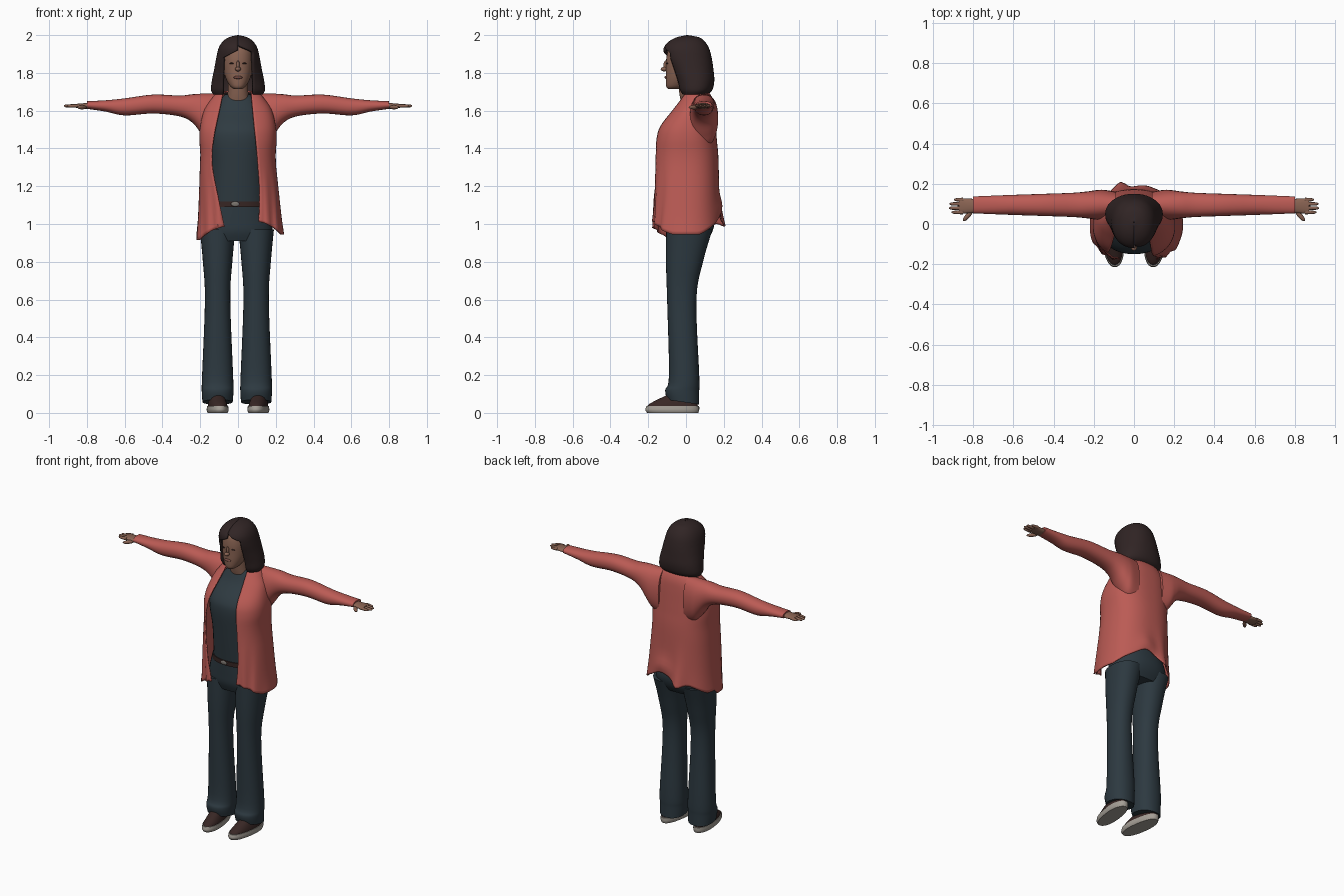
import bpy, bmesh, math
from mathutils import Vector

if "Cube" in bpy.data.objects:
    bpy.data.objects.remove(bpy.data.objects["Cube"], do_unlink=True)


def material(name, red, green, blue):
    mat = bpy.data.materials.new(name)
    mat.use_nodes = True
    colour = (red, green, blue, 1)
    mat.diffuse_color = colour
    mat.node_tree.nodes["Principled BSDF"].inputs["Base Color"].default_value = colour
    return mat


CORAL = material("coral knit", 0.5, 0.105, 0.09)
DENIM = material("dark denim", 0.026, 0.041, 0.052)
SHIRT = material("slate cotton", 0.028, 0.043, 0.053)
HAIR = material("dark brown hair", 0.03, 0.018, 0.018)
SKIN = material("skin", 0.25, 0.125, 0.085)
LIPS = material("lips", 0.18, 0.07, 0.055)
LEATHER = material("brown leather", 0.04, 0.02, 0.018)
SOLE = material("pale rubber", 0.37, 0.34, 0.3)
METAL = material("buckle metal", 0.2, 0.18, 0.16)


def finish(name, bm, mat):
    mesh = bpy.data.meshes.new(name)
    bm.to_mesh(mesh)
    bm.free()
    mesh.materials.append(mat)
    ob = bpy.data.objects.new(name, mesh)
    bpy.context.collection.objects.link(ob)
    bpy.ops.object.select_all(action="DESELECT")
    ob.select_set(True)
    bpy.context.view_layer.objects.active = ob
    bpy.ops.object.shade_smooth_by_angle(angle=math.radians(50))
    return ob


def clamp(value, low=0, high=1):
    return max(low, min(high, value))


def bell(value, centre, width):
    return math.exp(-((value - centre) / width) ** 2)


def power(value, exponent):
    return math.copysign(abs(value) ** exponent, value)


def refine(rings, steps=5):
    """Smooth the ring table with a Catmull-Rom spline."""
    out = []
    padded = [rings[0], *rings, rings[-1]]
    for quad in zip(padded, padded[1:], padded[2:], padded[3:]):
        for k in range(steps):
            t = k / steps
            out.append([b + t / 2 * (c - a + t * (2 * a - 5 * b + 4 * c - d + t * (3 * (b - c) + d - a)))
                        for a, b, c, d in zip(*quad)])
    return out + [rings[-1]]


def loft(name, mat, rings, place=Vector, middle=0, roundness=2.2, sides=32, opening=None, thick=0):
    """Rings are (height, half width, front, back); opening gives the two front edges at a height."""
    bm = bmesh.new()
    rows = []
    for height, half, front, back in refine(rings):
        start, end = 0, math.tau
        if opening:
            left, right = (math.asin(power(clamp(x / half, -1, 1), roundness / 2)) for x in opening(height))
            start, end = left, math.tau + right
        row = []
        for j in range(sides + bool(opening)):
            t = start + (end - start) * j / sides
            x = middle + half * power(math.sin(t), 2 / roundness)
            y = (front + back) / 2 - (back - front) / 2 * power(math.cos(t), 2 / roundness)
            row.append(bm.verts.new(place(Vector((x, y, height)))))
        rows.append(row)
    for low, high in zip(rows, rows[1:]):
        for j in range(sides):
            k = (j + 1) % len(low)
            bm.faces.new((low[j], low[k], high[k], high[j]))
    if not opening:
        bm.faces.new(rows[0])
        bm.faces.new(rows[-1])
        bmesh.ops.recalc_face_normals(bm, faces=bm.faces)
    ob = finish(name, bm, mat)
    if thick:
        shell = ob.modifiers.new("thickness", "SOLIDIFY")
        shell.thickness, shell.offset = thick, -1


def blob(name, mat, loc, size, turn=0):
    bm = bmesh.new()
    bmesh.ops.create_uvsphere(bm, u_segments=16, v_segments=10, radius=1)
    ob = finish(name, bm, mat)
    ob.location, ob.scale, ob.rotation_euler.z = loc, size, turn


for side, label in ((1, "left"), (-1, "right")):
    # Flared trouser leg, with the hem dropping towards the heel
    def leg_place(q):
        drop = 0.3 * clamp(1 - q.z / 0.14) * (q.y + 0.1)
        return Vector((side * q.x - (0.012 if side < 0 else 0), q.y, q.z - drop))

    loft(label + "_trouser_leg", DENIM, [
        (0.07, 0.08, -0.1, 0.07), (0.12, 0.084, -0.11, 0.07), (0.2, 0.082, -0.09, 0.07),
        (0.6, 0.067, -0.1, 0.055), (0.8, 0.078, -0.106, 0.09), (0.97, 0.094, -0.105, 0.14)],
        leg_place, middle=0.096)

    # Shoe
    def shoe_place(q):
        return Vector((side * (q.x + 0.012 * math.sin(10 * q.y + 0.8)), q.y, q.z))

    loft(label + "_shoe_sole", SOLE, [
        (0, 0.05, -0.205, 0.065), (0.015, 0.055, -0.215, 0.07), (0.036, 0.053, -0.21, 0.07)],
        shoe_place, middle=0.107)
    loft(label + "_shoe_upper", LEATHER, [
        (0.03, 0.05, -0.205, 0.064), (0.05, 0.047, -0.19, 0.06), (0.1, 0.035, -0.09, 0.05)],
        shoe_place, middle=0.107)

    # Sleeve and hand, lofted outward along x
    def arm_place(q):
        return Vector((side * q.z, q.x, q.y))

    loft(label + "_sleeve", CORAL, [
        (0.09, 0.065, 1.4, 1.69), (0.15, 0.075, 1.42, 1.69), (0.19, 0.073, 1.47, 1.69),
        (0.24, 0.066, 1.535, 1.687), (0.31, 0.06, 1.57, 1.68), (0.45, 0.055, 1.585, 1.685),
        (0.6, 0.05, 1.575, 1.665), (0.7, 0.046, 1.595, 1.655), (0.8, 0.042, 1.61, 1.65)],
        arm_place, middle=0.095, sides=24)
    loft(label + "_palm", SKIN, [
        (0.77, 0.028, 1.61, 1.645), (0.81, 0.036, 1.61, 1.64), (0.87, 0.038, 1.617, 1.635)],
        arm_place, middle=0.09, sides=16)
    for k, finger in enumerate(("index", "middle", "ring", "little")):
        tip = 0.922 - 0.014 * (k - 1.3) ** 2 / 1.6
        loft(f"{label}_{finger}_finger", SKIN, [
            (0.85, 0.01, 1.617, 1.635), (tip - 0.015, 0.008, 1.617, 1.633), (tip, 0.003, 1.622, 1.628)],
            arm_place, middle=0.058 + 0.021 * k, sides=8)
    blob(label + "_thumb", SKIN, (side * 0.826, 0.042, 1.618), (0.036, 0.012, 0.011), -0.85 * side)
    blob(label + "_eye", LEATHER, (side * 0.034, -0.099, 1.85), (0.012, 0.006, 0.004))

# Trouser hips
loft("trouser_hips", DENIM, [
    (0.91, 0.18, -0.09, 0.11), (0.96, 0.19, -0.108, 0.14), (1.02, 0.185, -0.112, 0.15), (1.12, 0.155, -0.115, 0.13)],
    middle=-0.007)

# Shirt, belt and buckle
loft("shirt", SHIRT, [
    (1.1, 0.15, -0.12, 0.12), (1.3, 0.15, -0.14, 0.135), (1.45, 0.17, -0.15, 0.13), (1.52, 0.16, -0.13, 0.125),
    (1.6, 0.13, -0.06, 0.12), (1.65, 0.1, -0.03, 0.1), (1.685, 0.07, -0.015, 0.09)])
loft("belt", LEATHER, [(1.09, 0.16, -0.125, 0.13), (1.12, 0.157, -0.127, 0.13)])
blob("belt_buckle", METAL, (-0.015, -0.126, 1.106), (0.022, 0.005, 0.013))


# Open cardigan with a drooping hem and a gathered back
def drape(q):
    w = clamp((1.3 - q.z) / 0.28)
    back = w * clamp((q.y - 0.04) / 0.1)
    lump, tail = bell(q.x, 0.04, 0.07), bell(q.x, -0.08, 0.035)
    droop = 0.075 * clamp(abs(q.x) / 0.22) ** 3 + (0.03 if q.x < 0 and q.y < 0 else 0)
    y = q.y + back * (0.02 * lump * bell(q.z, 1.08, 0.06) + 0.035 * w * tail)
    if q.y < 0:
        y += 0.007 * w * math.sin(120 * q.x)
    return Vector((q.x + 0.012 * w, y, q.z + back * (0.035 * lump - 0.03 * tail) - w * w * droop))


def cardigan_front(z):
    return 0.06 + 0.05 * bell(z, 1.2, 0.4), -0.06 - 0.08 * bell(z, 1.35, 0.3)


loft("cardigan_body", CORAL, [
    (1.02, 0.232, -0.188, 0.18), (1.12, 0.217, -0.186, 0.176), (1.34, 0.2, -0.177, 0.172),
    (1.45, 0.205, -0.167, 0.163), (1.52, 0.2, -0.143, 0.157), (1.6, 0.18, -0.08, 0.15),
    (1.65, 0.15, -0.042, 0.143), (1.685, 0.12, -0.018, 0.13), (1.705, 0.085, 0, 0.115)],
    drape, roundness=2.4, sides=72, opening=cardigan_front, thick=0.008)

# Neck, head and face
loft("neck", SKIN, [(1.64, 0.065, -0.025, 0.08), (1.69, 0.055, -0.035, 0.07), (1.78, 0.05, -0.045, 0.06)])
loft("head", SKIN, [
    (1.715, 0.022, -0.095, -0.04), (1.73, 0.042, -0.105, 0), (1.77, 0.064, -0.107, 0.05),
    (1.82, 0.078, -0.106, 0.09), (1.88, 0.082, -0.104, 0.1), (1.93, 0.075, -0.09, 0.09), (1.965, 0.04, -0.05, 0.06)])
blob("nose_tip", SKIN, (0, -0.115, 1.82), (0.015, 0.019, 0.012))
blob("nose_bridge", SKIN, (0, -0.106, 1.838), (0.009, 0.014, 0.028))
blob("lips", LIPS, (0, -0.105, 1.776), (0.024, 0.009, 0.008))


# Bobbed hair with a side-swept fringe
def hair_front(z):
    return 0.08 * clamp((1.95 - z) / 0.04), -0.08 * clamp((1.92 - z) / 0.04)


loft("hair", HAIR, [
    (1.685, 0.13, -0.03, 0.115), (1.71, 0.143, -0.045, 0.14), (1.76, 0.138, -0.06, 0.15),
    (1.82, 0.126, -0.085, 0.145), (1.88, 0.115, -0.112, 0.136), (1.93, 0.103, -0.118, 0.122),
    (1.965, 0.082, -0.092, 0.1), (1.988, 0.05, -0.05, 0.07), (2, 0.003, 0.005, 0.01)],
    sides=48, opening=hair_front, thick=0.015)
